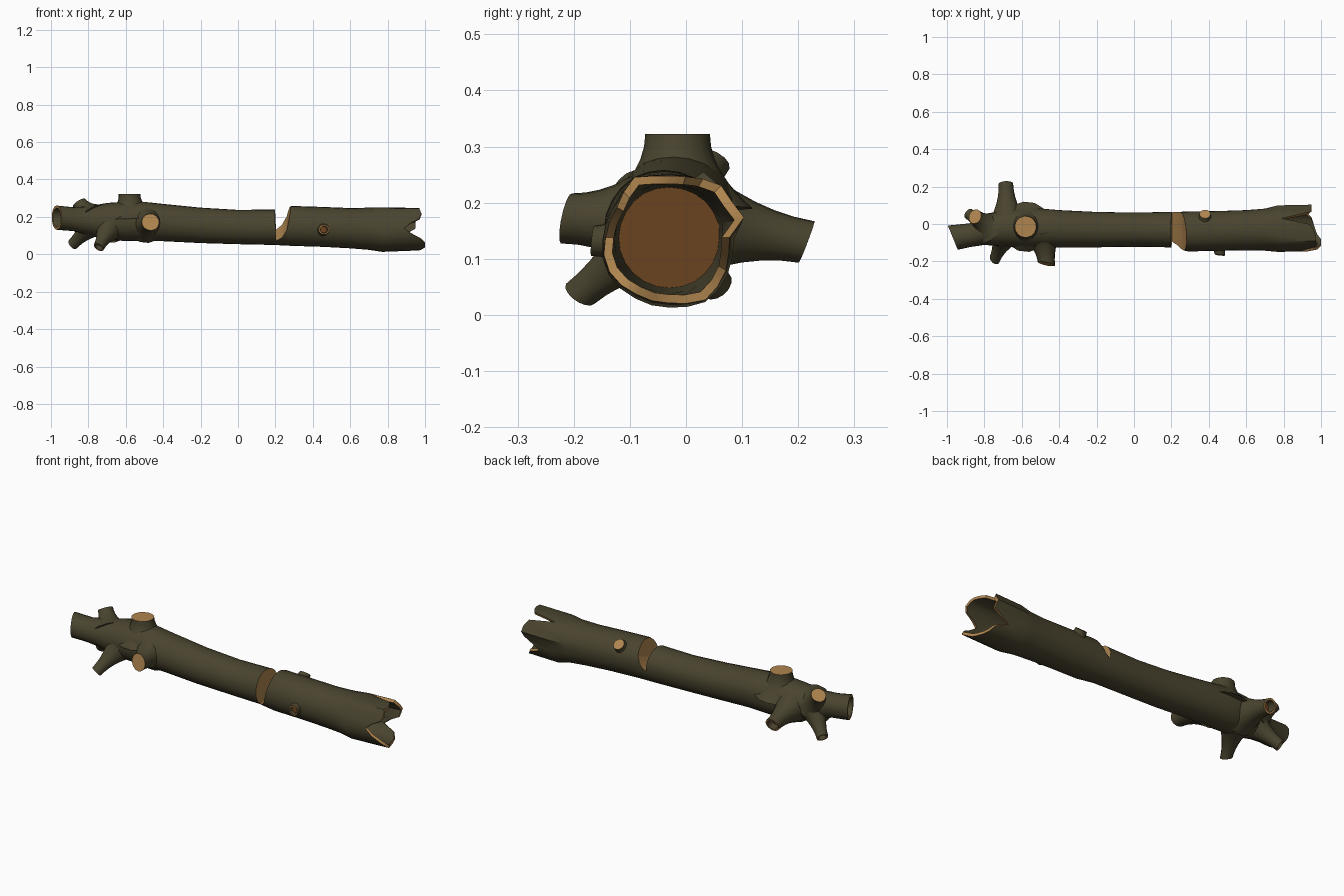
import bpy, bmesh, math
from mathutils import Vector

if "Cube" in bpy.data.objects:
    bpy.data.objects.remove(bpy.data.objects["Cube"])


def material(name, rgb):
    m = bpy.data.materials.new(name)
    m.use_nodes = True
    m.diffuse_color = (*rgb, 1)
    m.node_tree.nodes["Principled BSDF"].inputs["Base Color"].default_value = (*rgb, 1)
    return m


MATERIALS = [material("bark", (0.068, 0.058, 0.028)),
             material("cut_wood", (0.43, 0.235, 0.078)),
             material("dark_heartwood", (0.145, 0.056, 0.013))]
BARK, CUT, HEART = range(3)


def finish(bm, name):
    bmesh.ops.recalc_face_normals(bm, faces=bm.faces)
    mesh = bpy.data.meshes.new(name)
    bm.to_mesh(mesh)
    bm.free()
    for m in MATERIALS:
        mesh.materials.append(m)
    obj = bpy.data.objects.new(name, mesh)
    bpy.context.collection.objects.link(obj)
    return obj


def smooth(obj):
    obj.data.shade_smooth()
    obj.data.set_sharp_from_angle(angle=math.radians(38))


def bridge(bm, a, b, mat):
    n = len(a)
    for i in range(n):
        f = bm.faces.new((a[i], a[(i + 1) % n], b[(i + 1) % n], b[i]))
        f.material_index = mat


def cap(bm, ring, mat):
    bm.faces.new(ring).material_index = mat


# Trunk: stations are (x, y, z, radius)
SIDES = 24
ANGLES = [math.tau * i / SIDES for i in range(SIDES)]
STATIONS = [(-.97, -.073, .196, .065), (-.88, -.06, .188, .064), (-.8, -.035, .18, .077),
            (-.7, -.02, .175, .1), (-.55, -.02, .178, .108), (-.4, -.025, .17, .1),
            (-.2, -.03, .155, .095), (0, -.03, .146, .092), (.19, -.03, .145, .095),
            (.29, -.04, .152, .107), (.45, -.037, .147, .107), (.6, -.033, .14, .108),
            (.7, -.03, .137, .113)]
# Splintered end: reach and radius change of each side, in hundredths
REACH = [95, 95, 95, 93, 79, 94, 96, 97, 97, 98, 97, 92,
         89, 93, 98, 100, 100, 98, 97, 96, 95, 93, 86, 90]
WOBBLE = [-8, 18, 10, 12, 3, -4, -6, -3, 6, -2, -8, -6,
          -3, 3, 5, 3, 0, 0, 0, 4, 10, 5, 0, -6]


def trunk_ring(bm, station, scale=1, wobble=.1):
    x, y, z, r = station
    ring = []
    for a, w in zip(ANGLES, WOBBLE):
        k = r * scale * (1 + w / 100 * wobble)
        ring.append(bm.verts.new((x, y + k * math.cos(a), z + k * math.sin(a))))
    return ring


def slant(ring):
    for v in ring:
        v.co.x -= .41 * (v.co.y + .07)


def splinter(ring):
    for v, reach in zip(ring, REACH):
        v.co.x = reach / 100


bm = bmesh.new()
rings = [trunk_ring(bm, s) for s in STATIONS]
slant(rings[0])
END = (.93, -.03, .138, .117)
flare = trunk_ring(bm, (.77, -.03, .134, .121), 1, .6)
tip = trunk_ring(bm, END, 1, 1)
splinter(tip)
rings += [flare, tip]
for a, b in zip(rings, rings[1:]):
    bridge(bm, a, b, BARK)

# Hollow inside of the splintered end
lip = trunk_ring(bm, END, .87, 1)
splinter(lip)
hollow = [lip, trunk_ring(bm, STATIONS[-1], .86), trunk_ring(bm, (.55, -.03, .138, .1), .9)]
bridge(bm, tip, lip, CUT)
for a, b in zip(hollow, hollow[1:]):
    bridge(bm, a, b, BARK)
cap(bm, hollow[-1], HEART)

# Narrow end: pale rim around a shallow hollow
rim = trunk_ring(bm, STATIONS[0], .8)
slant(rim)
floor = trunk_ring(bm, (-.915, -.065, .191, .064), .75)
slant(floor)
bridge(bm, rings[0], rim, CUT)
bridge(bm, rim, floor, BARK)
cap(bm, floor, HEART)
trunk = finish(bm, "trunk")

# Axe notch: a wedge that runs deeper toward the front
bm = bmesh.new()
PROFILE = [(.19, .42), (.203, .092), (.235, .117), (.26, .165), (.285, .28), (.29, .42)]
sides = [[bm.verts.new((x, y, z + .38 * (y + .04))) for x, z in PROFILE] for y in (-.3, .3)]
bridge(bm, *sides, CUT)
for s in sides:
    cap(bm, s, CUT)
cutter = finish(bm, "notch_cutter")
cutter.hide_render = True
mod = trunk.modifiers.new("notch", "BOOLEAN")
mod.operation = "DIFFERENCE"
mod.solver = "EXACT"
mod.object = cutter
bpy.context.view_layer.objects.active = trunk
bpy.ops.object.modifier_apply(modifier=mod.name)
bpy.data.objects.remove(cutter)
smooth(trunk)


# Branch stubs: flared tubes, sawn flat or with a shallow hollow
def stub(name, root, end, r_root, r_end, facing, hollow=False, sides=14):
    root, end, normal = Vector(root), Vector(end), Vector(facing).normalized()
    axis = (end - root).normalized()
    u = axis.orthogonal().normalized()
    v = axis.cross(u)
    bm = bmesh.new()

    def ring(t, scale=1):
        r = (r_end + (r_root - r_end) * (1 - t) ** 2) * scale
        out = []
        for i in range(sides):
            a = math.tau * i / sides
            off = (u * math.cos(a) + v * math.sin(a)) * r
            off -= axis * (off.dot(normal) / axis.dot(normal)) * t ** 2
            out.append(bm.verts.new(root.lerp(end, t) + off))
        return out

    tube = [ring(t / 6) for t in range(7)]
    for a, b in zip(tube, tube[1:]):
        bridge(bm, a, b, BARK)
    cap(bm, tube[0], BARK)
    if hollow:
        inner, bottom = ring(1, .75), ring(.82, .6)
        bridge(bm, tube[-1], inner, CUT)
        bridge(bm, inner, bottom, BARK)
        cap(bm, bottom, HEART)
    else:
        cap(bm, tube[-1], CUT)
    smooth(finish(bm, name))


stub("top_stub", (-.575, -.015, .19), (-.58, -.015, .322), .135, .058, (0, 0, 1))
stub("front_stub", (-.49, -.05, .17), (-.468, -.213, .172), .11, .045, (-.2, -1, .2))
stub("lower_front_stub", (-.69, -.06, .14), (-.745, -.188, .038), .08, .03, (-.5, -.5, -.7), True)
stub("back_branch", (-.675, .01, .165), (-.685, .215, .13), .105, .039, (-.05, 1, -.38), True)
stub("upper_back_stub", (-.78, -.02, .195), (-.85, .04, .275), .095, .039, (-.5, .3, .8))
stub("lower_back_stub", (-.79, -.01, .15), (-.885, .055, .052), .07, .03, (-.7, .5, -.6), True)
stub("small_back_stub", (.375, -.01, .175), (.38, .053, .236), .1, .03, (0, .6, .7))
stub("small_front_stub", (.445, -.07, .135), (.46, -.166, .132), .09, .027, (-.1, -1, .1), True)
